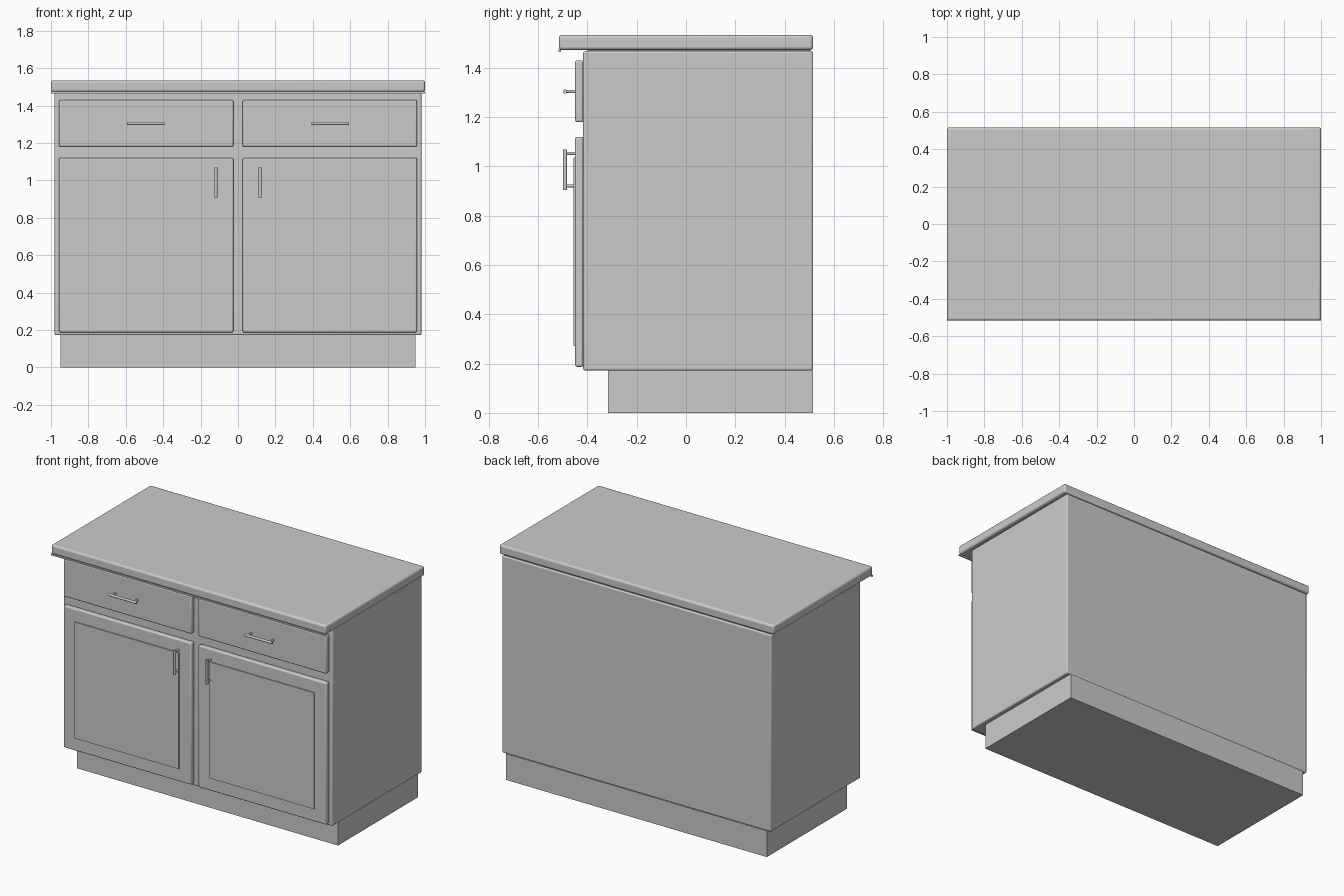
import bpy
import math
from mathutils import Vector

if "Cube" in bpy.data.objects:
    bpy.data.objects.remove(bpy.data.objects["Cube"])

grey = bpy.data.materials.new("plain grey")
grey.diffuse_color = (0.6, 0.6, 0.6, 1)
grey.use_nodes = True
grey.node_tree.nodes["Principled BSDF"].inputs["Base Color"].default_value = grey.diffuse_color


def finish(ob, name):
    ob.name = name
    ob.data.materials.append(grey)
    bpy.ops.object.shade_smooth_by_angle(angle=math.radians(35))


def box(name, lo, hi, bevel=0):
    lo, hi = Vector(lo), Vector(hi)
    bpy.ops.mesh.primitive_cube_add(size=1, location=(lo + hi) / 2)
    ob = bpy.context.object
    ob.scale = hi - lo
    bpy.ops.object.transform_apply(location=False, rotation=False, scale=True)
    finish(ob, name)
    if bevel:
        m = ob.modifiers.new("rounded edges", 'BEVEL')
        m.width = bevel
        m.segments = 3
    return ob


def rod(name, a, b, r):
    a, b = Vector(a), Vector(b)
    d = b - a
    bpy.ops.mesh.primitive_cylinder_add(vertices=16, radius=r, depth=d.length,
                                        location=(a + b) / 2)
    ob = bpy.context.object
    ob.rotation_euler = d.to_track_quat('Z', 'Y').to_euler()
    finish(ob, name)
    return ob


# Carcass, plinth and worktop
box("toe_kick", (-0.95, -0.317, 0), (0.95, 0.516, 0.172))
box("cabinet_body", (-0.98, -0.417, 0.172), (0.98, 0.516, 1.468), 0.008)
box("countertop", (-1, -0.516, 1.473), (1, 0.516, 1.534), 0.012)
box("countertop_core", (-0.97, -0.40, 1.46), (0.97, 0.505, 1.48))
box("countertop_front_trim", (-1, -0.517, 1.465), (1, -0.508, 1.475))

# Two mirrored halves: drawer front, door, raised panel and handles
for s, side in ((-1, "left"), (1, "right")):
    def span(a, b):
        return sorted((s * a, s * b))

    x0, x1 = span(0.025, 0.957)
    box(side + "_drawer_front", (x0, -0.45, 1.18), (x1, -0.417, 1.43), 0.008)
    box(side + "_door", (x0, -0.45, 0.187), (x1, -0.417, 1.12), 0.008)
    p0, p1 = span(0.112, 0.873)
    box(side + "_door_panel", (p0, -0.457, 0.272), (p1, -0.445, 1.037))

    # Drawer pull
    c, y, z = s * 0.494, -0.491, 1.304
    rod(side + "_drawer_handle", (c - 0.1, y, z), (c + 0.1, y, z), 0.008)
    for k in (-1, 1):
        px = c + k * 0.08
        rod(side + "_drawer_handle_post", (px, -0.447, z), (px, y, z), 0.006)

    # Door pull
    hx = s * 0.118
    rod(side + "_door_handle", (hx, y, 0.905), (hx, y, 1.069), 0.008)
    for pz in (0.921, 1.053):
        rod(side + "_door_handle_post", (hx, -0.447, pz), (hx, y, pz), 0.006)
